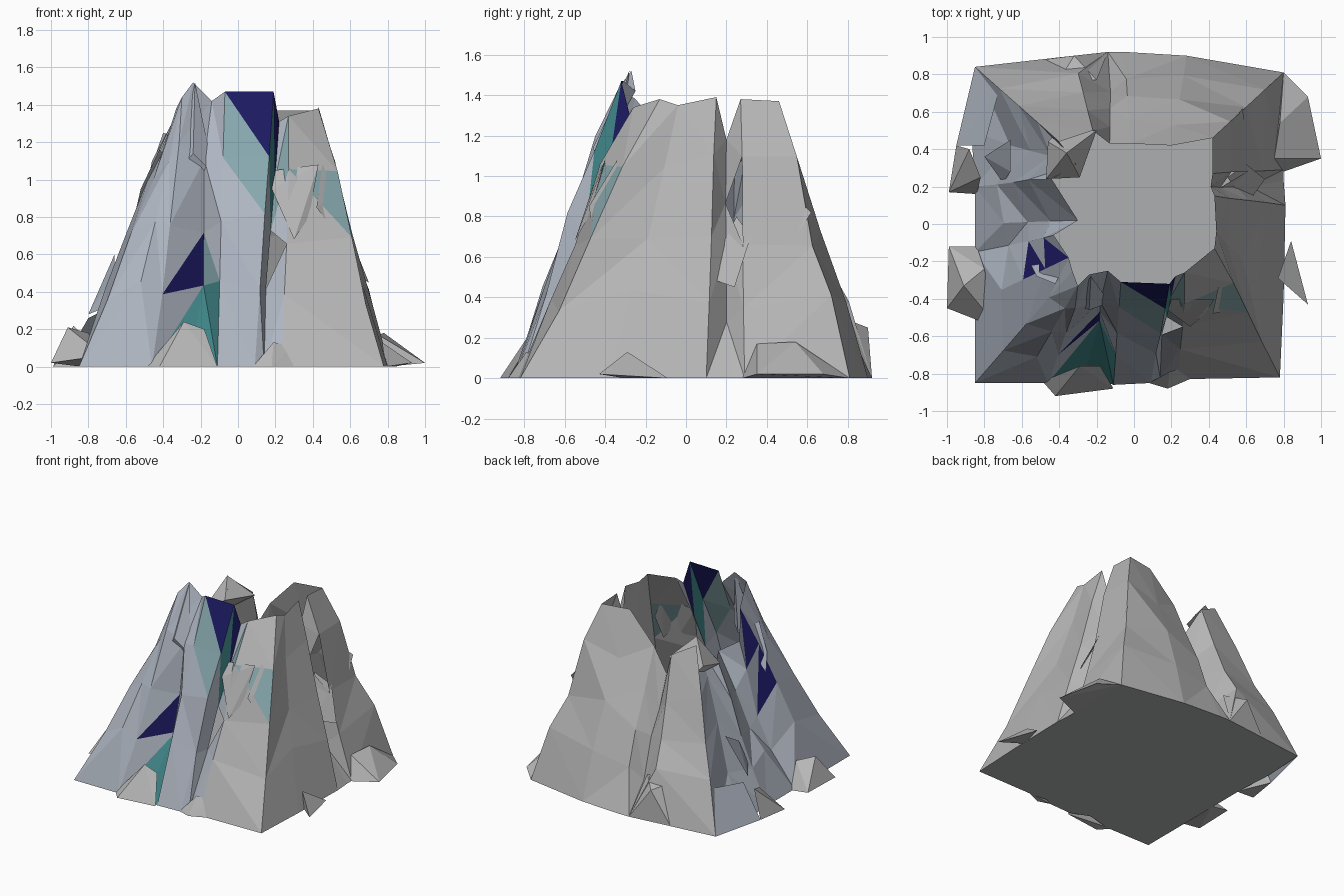
import bpy, bmesh, random
from mathutils import Vector

random.seed(4)


def material(name, rgb):
    m = bpy.data.materials.new(name)
    m.diffuse_color = (*rgb, 1)
    return m


mats = [material("grey_stone", (.47, .47, .47)),
        material("blue_grey_stone", (.43, .47, .54)),
        material("dark_blue", (.012, .01, .12)),
        material("teal", (.05, .23, .24)),
        material("pale_teal", (.24, .39, .42)),
        material("floor_stone", (.42, .43, .44))]
GREY, BLUEGREY, NAVY, TEAL, PALE, FLOOR = range(6)


def finish(bm, name):
    me = bpy.data.meshes.new(name)
    bm.to_mesh(me)
    bm.free()
    for m in mats:
        me.materials.append(m)
    ob = bpy.data.objects.new(name, me)
    bpy.context.collection.objects.link(ob)
    return ob


# Wall columns: foot x, y, rim x, y, z, outward push low, outward push high
front = [
    (-.85, -.85, -.33, -.25, 1.38, 0, 0),
    (-.60, -.85, -.30, -.33, 1.44, .0, .0),
    (-.46, -.85, -.24, -.27, 1.52, .02, .04),
    (-.26, -.80, -.14, -.25, 1.42, -.13, .03),
    (-.11, -.86, -.07, -.31, 1.47, .0, .01),
    (.09, -.85, .19, -.32, 1.47, .0, .01),
    (.14, -.82, .22, -.28, 1.31, -.08, -.02),
    (.24, -.83, .27, -.26, 1.34, .0, .04)]
right = [
    (.78, -.82, .43, -.13, 1.38, .0, .03),
    (.80, -.38, .44, -.04, 1.35, -.03, -.03),
    (.81, .10, .43, .15, 1.39, .0, .0),
    (.80, .23, .41, .20, 1.18, -.07, -.04),
    (.80, .29, .42, .27, 1.38, .0, .0)]
back = [
    (.80, .81, .42, .46, 1.37, 0, 0),
    (.28, .90, .20, .42, 1.37, .02, .0),
    (-.05, .92, -.02, .43, 1.14, .0, .02),
    (-.14, .92, -.13, .43, .95, -.07, -.02),
    (-.32, .90, -.22, .50, 1.15, .02, .02)]
left = [
    (-.85, .84, -.40, .44, 1.25, 0, 0),
    (-.87, .50, -.31, .32, 1.22, -.06, .0),
    (-.85, .20, -.44, .24, 1.08, .0, .02),
    (-.85, .00, -.30, .02, 1.02, .0, .02),
    (-.85, -.15, -.43, -.06, 1.10, -.07, -.05),
    (-.85, -.42, -.35, -.18, 1.30, .0, .0)]
columns = front + right + back + left
levels = [0, .28, .52, .76, 1]

# Hollow crater wall, grooved by the sunken columns
bm = bmesh.new()
grid = []
for fx, fy, rx, ry, rz, low, high in columns:
    foot, rim = Vector((fx, fy, 0)), Vector((rx, ry, rz))
    out = foot.normalized()
    push = [0, low, (low + high) / 2, high, 0]
    col = []
    for i, t in enumerate(levels):
        p = foot.lerp(rim, t) + out * push[i]
        if 0 < i < 4:
            p.z += random.uniform(-.06, .06)
            p += out * random.uniform(-.01, .01)
        col.append(bm.verts.new(p))
    grid.append(col)

# Tinted triangles: (column, level, half) -> material slot
tint = {(4, 3, 1): NAVY, (4, 3, 0): PALE, (4, 2, 1): PALE,
        (5, 3, 0): TEAL, (5, 3, 1): NAVY, (5, 2, 1): TEAL, (6, 2, 1): PALE,
        (7, 2, 1): PALE, (6, 3, 0): PALE,
        (2, 0, 0): TEAL, (3, 0, 0): TEAL, (3, 0, 1): TEAL,
        (2, 1, 0): NAVY, (3, 1, 0): PALE,
        (22, 3, 0): NAVY, (22, 2, 0): NAVY}
gaps = {(6, 1, 1), (11, 2, 1)}
n = len(columns)
for c in range(n):
    a, b = grid[c], grid[(c + 1) % n]
    base = BLUEGREY if c < 7 or c >= 18 else GREY
    for i in range(4):
        q = (a[i], b[i], b[i + 1], a[i + 1])
        if c % 2 or c == 4:
            tris = ((q[0], q[1], q[3]), (q[1], q[2], q[3]))
        else:
            tris = ((q[0], q[1], q[2]), (q[0], q[2], q[3]))
        for k, t in enumerate(tris):
            if (c, i, k) not in gaps:
                bm.faces.new(t).material_index = tint.get((c, i, k), base)
# Flat floor
bm.faces.new([col[0] for col in reversed(grid)]).material_index = FLOOR
finish(bm, "crater_wall")


def rock(name, points, mat=GREY):
    bm = bmesh.new()
    for p in points:
        bm.verts.new(p)
    bmesh.ops.convex_hull(bm, input=bm.verts[:])
    for f in bm.faces:
        f.material_index = mat
    finish(bm, name)


# Boulders around the foot
rock("foot_rock_front_left", [(-.49, -.84, 0), (-.42, -.92, 0), (-.11, -.88, 0), (-.29, -.76, .24), (-.18, -.76, .2)])
rock("foot_rock_front_right", [(.08, -.85, 0), (.18, -.88, 0), (.32, -.82, 0), (.19, -.79, .13), (.3, -.76, .11)])
rock("foot_rock_right", [(.79, -.3, 0), (.93, -.43, .02), (.84, -.09, 0), (.77, -.29, .13)])
rock("foot_rock_back_right", [(.80, .28, 0), (1, .35, .02), (.93, .68, .02), (.80, .81, 0), (.75, .35, .17), (.78, .54, .18)])
rock("foot_rock_back", [(-.48, .88, 0), (-.14, .92, 0), (-.32, .90, .25), (-.4, .77, .28), (-.2, .77, .3)])
rock("foot_rock_back_left", [(-.85, .84, 0), (-.95, .42, 0), (-.72, .72, .3), (-.8, .42, .26)], BLUEGREY)
rock("foot_rock_left_back", [(-.99, .17, 0), (-.95, .42, 0), (-.84, .16, 0), (-.88, .4, .22), (-.82, .25, .16)])
rock("foot_rock_left_front", [(-1, -.45, .02), (-.99, -.12, .02), (-.72, -.56, .06), (-.84, -.12, 0), (-.91, -.33, .21), (-.80, -.24, .18)])

# Jutting shards on the slopes
rock("shard_front_spire", [(-.33, -.42, 1.03), (-.13, -.42, 1.03), (-.24, -.46, 1.14), (-.23, -.28, 1.52), (-.22, -.34, 1.0)], BLUEGREY)
rock("shard_front_right", [(.18, -.46, .95), (.38, -.48, .80), (.43, -.40, 1.08), (.30, -.55, .68), (.2, -.4, 1.05)])
rock("shard_right_corner", [(.42, -.48, .85), (.53, -.36, .93), (.45, -.34, 1.08), (.52, -.46, .72)])
rock("shard_right_back", [(.52, .45, .77), (.58, .62, .82), (.6, .48, .6), (.46, .46, .98)])
rock("shard_right_mid", [(.50, .25, .80), (.70, .24, .45), (.6, .32, .7), (.60, .10, .5)])
rock("shard_back_left_rim", [(-.47, .24, 1.05), (-.29, .25, 1.16), (-.2, .5, 1.13), (-.46, .44, 1.1), (-.38, .52, 1.0), (-.36, .38, 1.29)])
rock("shard_left_back", [(-.72, .40, .45), (-.80, .36, .28), (-.66, .28, .5), (-.70, .22, .32), (-.66, .45, .6)], BLUEGREY)
rock("shard_left_front", [(-.52, -.28, .95), (-.36, -.20, 1.1), (-.42, -.32, 1.16), (-.55, -.22, .82)], BLUEGREY)
